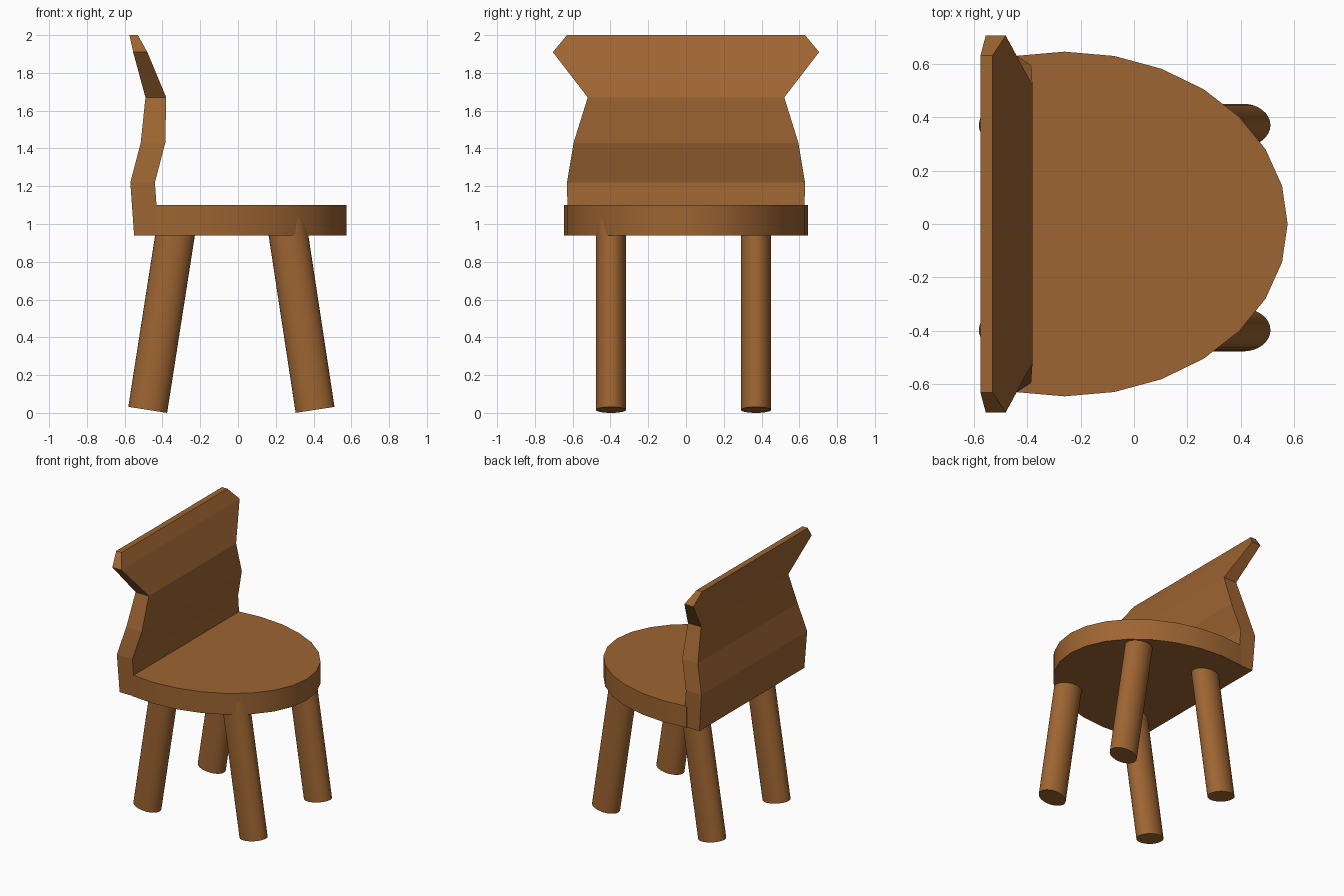
import bpy, bmesh
from math import sin, cos, tau, radians
from mathutils import Vector, Matrix

cube = bpy.data.objects.get("Cube")
if cube:
    bpy.data.objects.remove(cube, do_unlink=True)

wood = bpy.data.materials.new("warm_brown_wood")
wood.use_nodes = True
colour = (0.34, 0.13, 0.032, 1)
wood.diffuse_color = colour
wood.node_tree.nodes["Principled BSDF"].inputs["Base Color"].default_value = colour


def finish(bm, name, smooth=True):
    bmesh.ops.recalc_face_normals(bm, faces=bm.faces)
    mesh = bpy.data.meshes.new(name)
    bm.to_mesh(mesh)
    bm.free()
    obj = bpy.data.objects.new(name, mesh)
    bpy.context.collection.objects.link(obj)
    mesh.materials.append(wood)
    if smooth:
        bpy.ops.object.select_all(action='DESELECT')
        bpy.context.view_layer.objects.active = obj
        obj.select_set(True)
        bpy.ops.object.shade_smooth_by_angle(angle=radians(35))
    return obj


# Seat: elliptical slab, cut straight where it meets the backrest
bm = bmesh.new()
rim = [bm.verts.new((-0.26 + 0.835 * cos(tau * i / 28), 0.645 * sin(tau * i / 28), 0.94))
       for i in range(-8, 9)]
slab = bmesh.ops.extrude_face_region(bm, geom=[bm.faces.new(rim)])
top = [v for v in slab["geom"] if isinstance(v, bmesh.types.BMVert)]
bmesh.ops.translate(bm, verts=top, vec=(0, 0, 0.16))
finish(bm, "seat")

# Backrest: stacked cross-sections (z, rear x, front x, half width)
sections = [
    (0.94, -0.55, -0.42, 0.625),
    (1.22, -0.57, -0.44, 0.63),
    (1.43, -0.515, -0.385, 0.595),
    (1.67, -0.49, -0.38, 0.52),
    (1.91, -0.555, -0.48, 0.705),
    (2.00, -0.575, -0.53, 0.63),
]
bm = bmesh.new()
rings = [[bm.verts.new(p) for p in ((rear, -w, z), (front, -w, z), (front, w, z), (rear, w, z))]
         for z, rear, front, w in sections]
for low, high in zip(rings, rings[1:]):
    for i in range(4):
        j = (i + 1) % 4
        bm.faces.new((low[i], low[j], high[j], high[i]))
bm.faces.new(rings[0])
bm.faces.new(rings[-1])
finish(bm, "backrest", smooth=False)


# Legs: splayed oval cylinders that run up into the seat
def leg(name, foot_x, top_x, y):
    foot, head = Vector((foot_x, y, 0.016)), Vector((top_x, y, 1.04))
    axis = (head - foot).normalized()
    side = Vector((0, 1, 0))
    across = side.cross(axis)
    frame = Matrix((across, side, axis)).transposed().to_4x4()
    place = (Matrix.Translation((foot + head) / 2) @ frame
             @ Matrix.Diagonal((0.104, 0.08, (head - foot).length, 1)))
    bm = bmesh.new()
    bmesh.ops.create_cone(bm, cap_ends=True, segments=32, radius1=1, radius2=1,
                          depth=1, matrix=place)
    finish(bm, name)


for side_name, y in (("left", 0.37), ("right", -0.397)):
    leg("front_leg_" + side_name, 0.408, 0.252, y)
    leg("back_leg_" + side_name, -0.478, -0.318, y)
